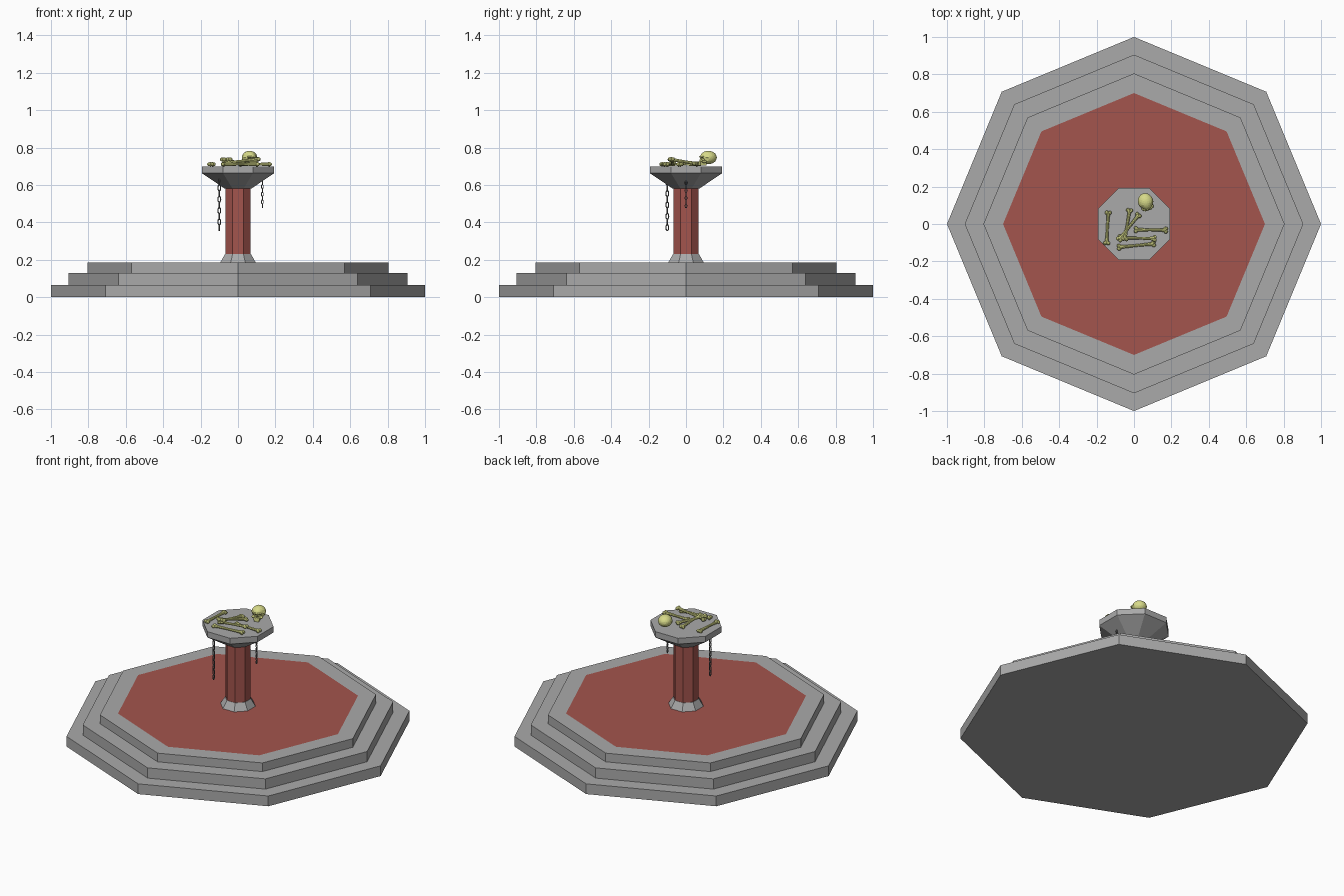
import bpy, bmesh, math
from mathutils import Vector, Matrix

if "Cube" in bpy.data.objects:
    bpy.data.objects.remove(bpy.data.objects["Cube"])


def material(name, rgb):
    m = bpy.data.materials.new(name)
    m.diffuse_color = (*rgb, 1)
    m.use_nodes = True
    m.node_tree.nodes["Principled BSDF"].inputs["Base Color"].default_value = m.diffuse_color
    return m


RED = material("red_stone", (0.37, 0.09, 0.075))
BONE = material("bone", (0.68, 0.70, 0.25))
IRON = material("iron", (0.13, 0.13, 0.13))
C8 = math.cos(math.pi / 8)


def finish(name, bm, mats=()):
    bmesh.ops.recalc_face_normals(bm, faces=bm.faces[:])
    me = bpy.data.meshes.new(name)
    bm.to_mesh(me)
    bm.free()
    ob = bpy.data.objects.new(name, me)
    bpy.context.collection.objects.link(ob)
    for m in mats:
        me.materials.append(m)
    return ob


def lathe(bm, profile, sides=8, phase=0.0):
    """Spin (radius, z) pairs around z with flat end caps; returns the last cap."""
    rings = [[bm.verts.new((r * math.cos(phase + math.tau * i / sides),
                            r * math.sin(phase + math.tau * i / sides), z))
              for i in range(sides)] for r, z in profile]
    for a, b in zip(rings, rings[1:]):
        for i in range(sides):
            j = (i + 1) % sides
            bm.faces.new((a[i], a[j], b[j], b[i]))
    bm.faces.new(rings[0][::-1])
    return bm.faces.new(rings[-1])


# Stepped platform with a red floor
bm = bmesh.new()
floor = lathe(bm, [(1, 0), (1, .065), (.905, .065), (.905, .13),
                   (.805, .13), (.805, .185), (.7, .185)])
floor.material_index = 1
stone = material("stone", (0.4, 0.4, 0.4))
finish("stepped_platform", bm, (stone, RED))


# Pedestal: flared foot, red shaft, dish (sizes are half widths across flats)
def pedestal_part(name, profile, mat):
    bm = bmesh.new()
    lathe(bm, [(r / C8, z) for r, z in profile], 8, math.pi / 8)
    finish(name, bm, (mat,))


pedestal_part("pedestal_foot", [(.095, .185), (.07, .23)], stone)
pedestal_part("pedestal_shaft", [(.068, .23), (.068, .582)], RED)
pedestal_part("altar_dish", [(.07, .58), (.193, .663), (.193, .70)], stone)


# Hanging chains of alternating oval links
def chain(name, x, y, top, count, length, width, wire):
    bm = bmesh.new()
    n, m = 10, 5
    pitch = length - 2.6 * wire
    for k in range(count):
        c = Vector((x, y, top - k * pitch))
        side = Vector((1, 0, 0)) if k % 2 else Vector((0, 1, 0))
        normal = side.cross(Vector((0, 0, 1)))
        rings = []
        for i in range(n):
            a = math.tau * i / n
            out = side * math.cos(a) + Vector((0, 0, math.sin(a)))
            mid = (c + side * math.cos(a) * (width / 2 - wire)
                   + Vector((0, 0, math.sin(a) * (length / 2 - wire))))
            rings.append([bm.verts.new(mid + wire * (out * math.cos(math.tau * j / m)
                                       + normal * math.sin(math.tau * j / m)))
                          for j in range(m)])
        for i in range(n):
            a, b = rings[i], rings[(i + 1) % n]
            for j in range(m):
                bm.faces.new((a[j], a[(j + 1) % m], b[(j + 1) % m], b[j]))
    finish(name, bm, (IRON,))


chain("long_chain", -.10, -.10, .615, 9, .040, .021, .0037)
chain("short_chain", .13, 0, .612, 7, .027, .015, .0025)


# Bones: waisted shaft with two knuckles at each end
def bone(name, a, b, r=.0095):
    a, b = Vector(a), Vector(b)
    half = (b - a).length / 2 - r
    bm = bmesh.new()
    lathe(bm, [(r * 1.25, -half), (r * .9, -half * .7), (r * .75, 0),
               (r * .9, half * .7), (r * 1.25, half)], 8)
    for z in (-half, half):
        for s in (-1, 1):
            bmesh.ops.create_icosphere(bm, subdivisions=2, radius=r * 1.15,
                                       matrix=Matrix.Translation((s * r * .85, 0, z)))
    d = (b - a).normalized()
    side = d.cross(Vector((0, 0, 1))).normalized()
    rot = Matrix((side, d.cross(side), d)).transposed()
    bm.transform(Matrix.Translation((a + b) / 2) @ rot.to_4x4())
    finish(name, bm, (BONE,))


for i, (a, b) in enumerate([
        ((-.137, .07, .711), (-.147, -.112, .711)),
        ((.0, -.03, .711), (.18, -.033, .711)),
        ((-.09, -.125, .711), (.115, -.105, .711)),
        ((-.085, -.073, .716), (.12, -.078, .739)),
        ((-.022, .082, .711), (-.05, -.09, .738)),
        ((-.085, -.09, .738), (.03, .055, .714))]):
    bone(f"bone_{i + 1}", a, b)

# Skull: cranium, brow, cheeks and upper jaw, facing -y before placement
bm = bmesh.new()


def ball(loc, size):
    bmesh.ops.create_icosphere(bm, subdivisions=3, radius=1,
                               matrix=Matrix.Translation(loc) @ Matrix.Diagonal((*size, 1)))


ball((0, .012, .046), (.041, .046, .036))
for v in bm.verts:
    # hollow the eye sockets and nose, pinch the temples
    for ex, ez, rad, depth in ((-.016, .036, .012, .014), (.016, .036, .012, .014),
                               (0, .022, .008, .008)):
        dist = math.hypot(v.co.x - ex, v.co.z - ez)
        if v.co.y < 0 and dist < rad:
            v.co.y += depth * (1 - (dist / rad) ** 2)
    if v.co.y < -.005:
        v.co.x *= .86
for s in (-1, 1):
    ball((s * .024, -.019, .024), (.009, .014, .007))
ball((0, -.026, .050), (.029, .010, .006))
ball((0, -.028, .030), (.005, .009, .016))
r = bmesh.ops.create_cube(bm, size=1, matrix=Matrix.Translation((0, -.02, .014))
                          @ Matrix.Diagonal((.038, .034, .024, 1)))
for v in r["verts"]:
    if v.co.z < .01:
        v.co.x *= .75
bm.transform(Matrix.Translation((.066, .108, .701)) @ Matrix.Rotation(.33, 4, 'Z'))
finish("skull", bm, (BONE,))
